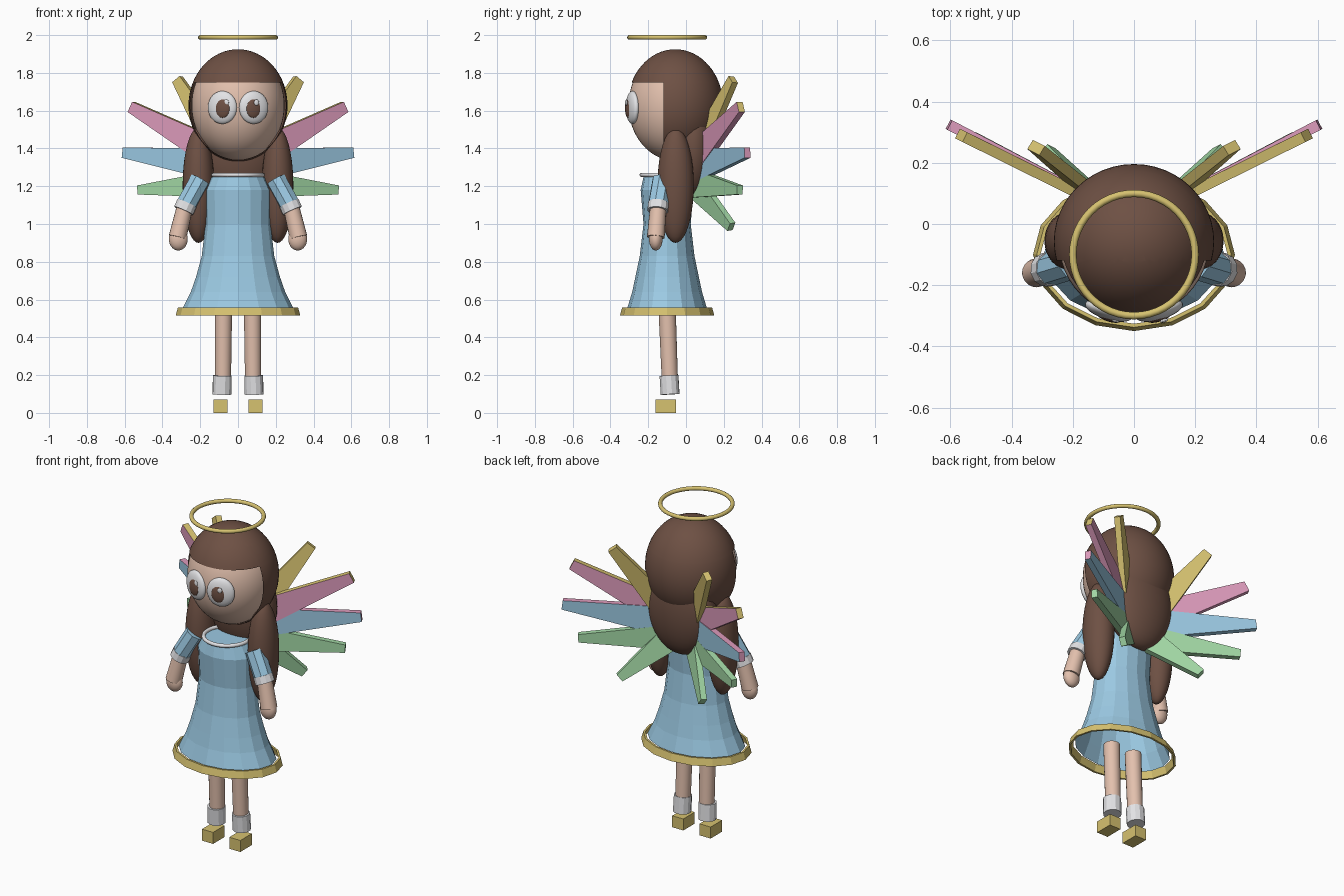
import bpy, bmesh, math
from mathutils import Vector, Matrix

if "Cube" in bpy.data.objects:
    bpy.data.objects.remove(bpy.data.objects["Cube"])


def material(name, rgb):
    m = bpy.data.materials.new(name)
    lin = [((c + 0.055) / 1.055) ** 2.4 for c in rgb]
    m.diffuse_color = (*lin, 1)
    m.use_nodes = True
    m.node_tree.nodes["Principled BSDF"].inputs["Base Color"].default_value = m.diffuse_color
    return m


SKIN = material("skin", (0.89, 0.755, 0.68))
BROWN = material("hair brown", (0.43, 0.315, 0.265))
BLUE = material("dress blue", (0.61, 0.79, 0.89))
GOLD = material("gold", (0.84, 0.76, 0.44))
WHITE = material("white", (0.89, 0.89, 0.90))
PINK = material("pink", (0.87, 0.61, 0.74))
GREEN = material("green", (0.64, 0.85, 0.65))


def finish(name, bm, mats, smooth=False):
    me = bpy.data.meshes.new(name)
    bmesh.ops.recalc_face_normals(bm, faces=bm.faces)
    for f in bm.faces:
        f.smooth = smooth is True or (smooth == "sides" and len(f.verts) == 4)
    bm.to_mesh(me)
    bm.free()
    for m in mats:
        me.materials.append(m)
    ob = bpy.data.objects.new(name, me)
    bpy.context.collection.objects.link(ob)
    return ob


def ellipsoid(name, mat, c, r, rot=Matrix(), segs=32, rings=20):
    bm = bmesh.new()
    bmesh.ops.create_uvsphere(bm, u_segments=segs, v_segments=rings, radius=1)
    bm.transform(Matrix.Translation(c) @ rot @ Matrix.Diagonal((*r, 1)))
    return finish(name, bm, [mat], True)


def limb(name, mat, a, b, r1, r2, segs, smooth=False):
    """Tapered cylinder from point a to point b."""
    a, b = Vector(a), Vector(b)
    bm = bmesh.new()
    bmesh.ops.create_cone(bm, cap_ends=True, segments=segs, radius1=r1, radius2=r2,
                          depth=(b - a).length)
    q = (b - a).to_track_quat("Z", "Y").to_matrix().to_4x4()
    bm.transform(Matrix.Translation((a + b) / 2) @ q)
    return finish(name, bm, [mat], smooth)


def lathe(name, mat, profile, segs=16, cy=-0.1, cap=False, closed=False):
    """Elliptical rings from (x radius, y radius, z) triples."""
    bm = bmesh.new()
    rings = []
    for rx, ry, z in profile:
        rings.append([bm.verts.new((rx * math.sin(t), cy - ry * math.cos(t), z))
                      for t in (2 * math.pi * i / segs for i in range(segs))])
    pairs = list(zip(rings, rings[1:]))
    if closed:
        pairs.append((rings[-1], rings[0]))
    for lo, hi in pairs:
        for i in range(segs):
            j = (i + 1) % segs
            bm.faces.new((lo[i], lo[j], hi[j], hi[i]))
    if cap:
        bm.faces.new(rings[-1])
    return finish(name, bm, [mat])


def torus(name, mat, c, R, r, sy=1.0):
    bm = bmesh.new()
    n, k = 48, 10
    vs = [[bm.verts.new((c[0] + (R + r * math.cos(b)) * math.cos(a),
                         c[1] + (R + r * math.cos(b)) * math.sin(a) * sy,
                         c[2] + r * math.sin(b)))
           for b in (2 * math.pi * j / k for j in range(k))]
          for a in (2 * math.pi * i / n for i in range(n))]
    for i in range(n):
        for j in range(k):
            bm.faces.new((vs[i][j], vs[(i + 1) % n][j],
                          vs[(i + 1) % n][(j + 1) % k], vs[i][(j + 1) % k]))
    return finish(name, bm, [mat], True)


def feather(name, mats, root, tip, w_root, w_tip, thick=0.035):
    """Tapered slab; top edge and tip take the second material."""
    root, tip = Vector(root), Vector(tip)
    d = (tip - root).normalized()
    side = math.copysign(1, tip.x)
    n = Vector((-0.45 * side, 0.89, 0))
    n = (n - d * n.dot(d)).normalized()
    w = d.cross(n) * side
    if w.dot(Vector((-side, 0, 1))) < 0:
        w = -w
    bm = bmesh.new()
    v = [[bm.verts.new(p + w * (s * h / 2) + n * (u * thick / 2))
          for s, u in ((-1, -1), (1, -1), (1, 1), (-1, 1))]
         for p, h in ((root, w_root), (tip, w_tip))]
    bm.faces.new(v[0])
    edge = [bm.faces.new(v[1])]
    for i in range(4):
        j = (i + 1) % 4
        f = bm.faces.new((v[0][i], v[0][j], v[1][j], v[1][i]))
        if i == 1:
            edge.append(f)
    for f in edge:
        f.material_index = 1
    return finish(name, bm, mats)


# Head and halo
HC = Vector((0, -0.057, 1.628))
ellipsoid("head", SKIN, HC, (0.246, 0.247, 0.293), segs=48, rings=32)
torus("halo", GOLD, (0, -0.1, 1.988), 0.2, 0.012)

# Hair cap with the face opening cut out
bm = bmesh.new()
bmesh.ops.create_uvsphere(bm, u_segments=48, v_segments=32, radius=1)
bm.transform(Matrix.Translation(HC) @ Matrix.Diagonal((0.262, 0.253, 0.297, 1)))
for co, no in (((0, 0, 1.75), (0, 0, 1)), ((0, -0.12, 0), (0, 1, 0))):
    bmesh.ops.bisect_plane(bm, geom=bm.verts[:] + bm.edges[:] + bm.faces[:],
                           plane_co=co, plane_no=no)
gone = []
for f in bm.faces:
    c = f.calc_center_median()
    if c.z < 1.75 and c.y < -0.12:
        gone.append(f)
bmesh.ops.delete(bm, geom=gone, context="FACES")
finish("hair_cap", bm, [BROWN], True)
ellipsoid("back_hair", BROWN, (0, 0.04, 1.42), (0.22, 0.125, 0.29))

# Dress, hem and collar
lathe("dress", BLUE, [(0.295, 0.212, 0.55), (0.25, 0.185, 0.64), (0.222, 0.168, 0.72),
                      (0.192, 0.145, 0.83), (0.172, 0.125, 1.0), (0.175, 0.14, 1.18),
                      (0.14, 0.125, 1.25)], cap=True)
lathe("hem", GOLD, [(0.33, 0.25, 0.515), (0.318, 0.238, 0.558),
                    (0.306, 0.226, 0.558), (0.318, 0.238, 0.515)], closed=True)
torus("collar", WHITE, (0, -0.105, 1.26), 0.13, 0.011)

for s, tag in ((-1, "right"), (1, "left")):
    # Eyes
    yaw = Matrix.Rotation(s * math.radians(17), 4, "Z")
    ellipsoid(f"eye_{tag}", WHITE, (s * 0.083, -0.283, 1.617), (0.08, 0.03, 0.087), yaw)
    ellipsoid(f"pupil_{tag}", BROWN, (s * 0.082, -0.306, 1.612), (0.04, 0.013, 0.05), yaw)
    ellipsoid(f"eye_glint_{tag}", WHITE, (s * 0.08 + 0.018, -0.316, 1.643),
              (0.014, 0.006, 0.016), yaw, 16, 10)

    # Side hair
    ellipsoid(f"side_hair_{tag}", BROWN, (s * 0.21, -0.055, 1.205), (0.083, 0.096, 0.305))

    # Arms
    limb(f"sleeve_{tag}", BLUE, (s * 0.20, -0.125, 1.235), (s * 0.272, -0.147, 1.105),
         0.055, 0.055, 8)
    limb(f"cuff_{tag}", WHITE, (s * 0.27, -0.146, 1.11), (s * 0.288, -0.15, 1.07),
         0.056, 0.056, 12)
    limb(f"forearm_{tag}", SKIN, (s * 0.284, -0.148, 1.08), (s * 0.32, -0.16, 0.93),
         0.043, 0.047, 20, "sides")
    ellipsoid(f"hand_{tag}", SKIN, (s * 0.316, -0.16, 0.92), (0.05, 0.036, 0.06))

    # Legs, socks and shoes
    limb(f"leg_{tag}", SKIN, (s * 0.08, -0.085, 0.16), (s * 0.077, -0.1, 0.55),
         0.043, 0.046, 20, "sides")
    limb(f"sock_{tag}", WHITE, (s * 0.085, -0.084, 0.098), (s * 0.083, -0.09, 0.198),
         0.051, 0.051, 12)
    bm = bmesh.new()
    bmesh.ops.create_cube(bm, size=1)
    bm.transform(Matrix.Translation((s * 0.092, -0.107, 0.035)) @
                 Matrix.Diagonal((0.075, 0.11, 0.07, 1)))
    finish(f"shoe_{tag}", bm, [GOLD])

    # Wing feathers, top to bottom
    for i, (mats, zr, (x, y, z), wr, wt) in enumerate((
            ([GOLD, GOLD], 1.36, (0.32, 0.25, 1.765), 0.15, 0.055),
            ([PINK, GOLD], 1.35, (0.565, 0.29, 1.62), 0.17, 0.06),
            ([BLUE, PINK], 1.31, (0.605, 0.325, 1.378), 0.18, 0.055),
            ([GREEN, GREEN], 1.215, (0.525, 0.285, 1.18), 0.15, 0.048),
            ([GREEN, GREEN], 1.2, (0.28, 0.24, 0.985), 0.14, 0.05))):
        feather(f"feather_{i + 1}_{tag}", mats, (s * 0.08, 0.05, zr), (s * x, y, z), wr, wt)
